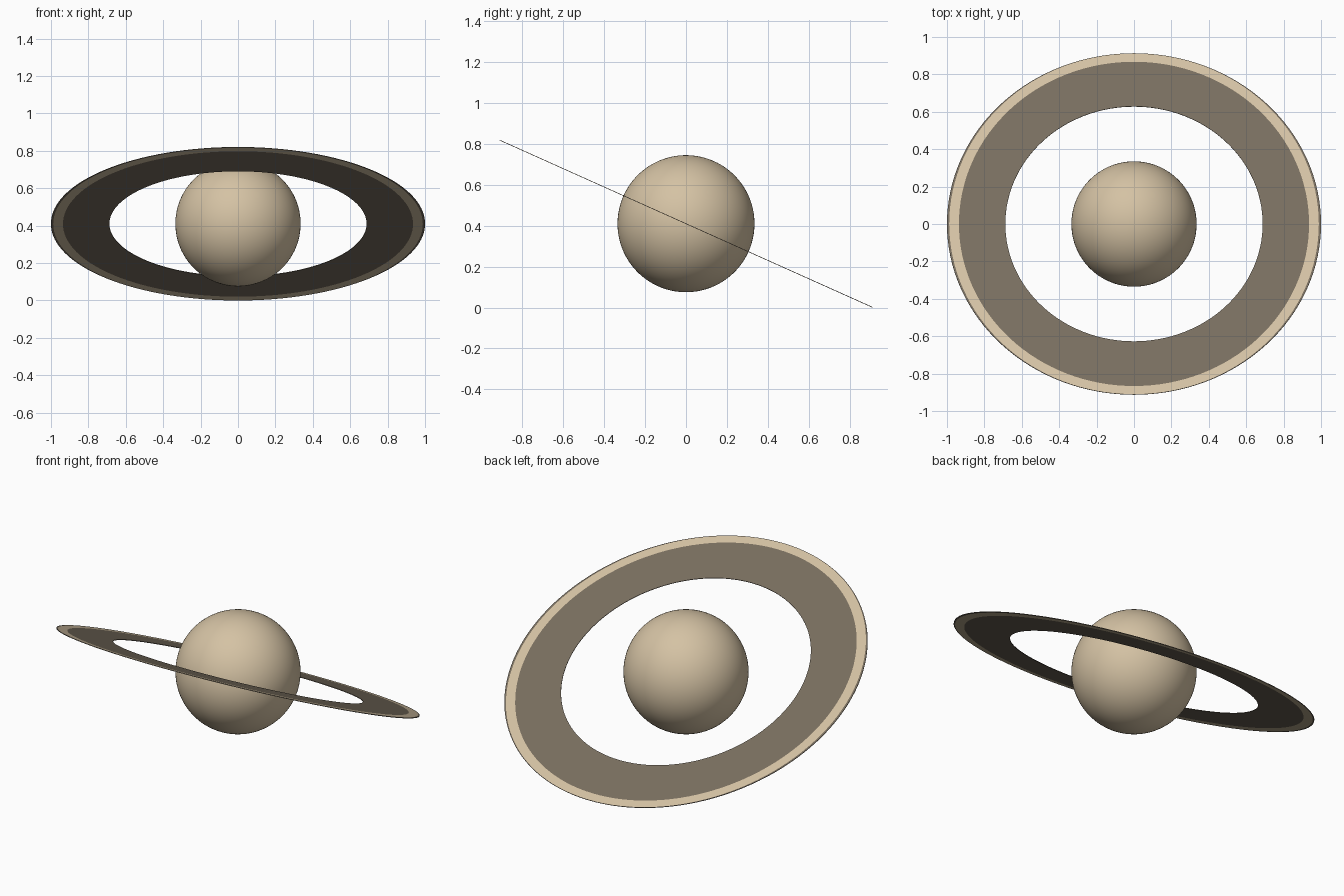
import bpy, bmesh, math
from mathutils import Matrix

if "Cube" in bpy.data.objects:
    bpy.data.objects.remove(bpy.data.objects["Cube"])

TILT = math.radians(-24.15)   # ring plane: high at the front, low at the back
CENTRE = (0, 0, 0.41)
SEGMENTS = 128


def material(name, color):
    m = bpy.data.materials.new(name)
    m.diffuse_color = (*color, 1)
    m.use_nodes = True
    m.node_tree.nodes["Principled BSDF"].inputs["Base Color"].default_value = m.diffuse_color
    return m


tan = material("pale tan", (0.66, 0.54, 0.37))
brown = material("dusty brown", (0.19, 0.157, 0.115))


def add_object(name, bm, mats):
    mesh = bpy.data.meshes.new(name)
    bm.to_mesh(mesh)
    bm.free()
    for m in mats:
        mesh.materials.append(m)
    ob = bpy.data.objects.new(name, mesh)
    bpy.context.collection.objects.link(ob)
    ob.location = CENTRE
    ob.rotation_euler.x = TILT
    return ob


# Planet: smooth sphere
bm = bmesh.new()
bmesh.ops.create_uvsphere(bm, u_segments=96, v_segments=48, radius=0.335)
for f in bm.faces:
    f.smooth = True
add_object("planet", bm, [tan])

# Rings: concentric bands in one thin sheet, (x radius, y radius) of each boundary;
# the pale band is slightly narrower in x, leaving a dark sliver at each side
bounds = [(0.688, 0.688), (0.936, 0.95), (0.988, 0.9985), (1.0, 1.0)]
bm = bmesh.new()
loops = []
for rx, ry in bounds:
    angles = [2 * math.pi * i / SEGMENTS for i in range(SEGMENTS)]
    loops.append([bm.verts.new((rx * math.cos(a), ry * math.sin(a), 0)) for a in angles])
for band, (inner, outer) in enumerate(zip(loops, loops[1:])):
    for i in range(SEGMENTS):
        j = (i + 1) % SEGMENTS
        f = bm.faces.new((inner[i], outer[i], outer[j], inner[j]))
        f.material_index = 1 if band == 1 else 0
        if band == 2:
            f.material_index = 1
rings = add_object("rings", bm, [tan, brown])
for p in rings.data.polygons:
    band = p.index // SEGMENTS
    p.material_index = 0 if band == 1 else 1
solid = rings.modifiers.new("thickness", 'SOLIDIFY')
solid.thickness = 0.003
solid.offset = 0
